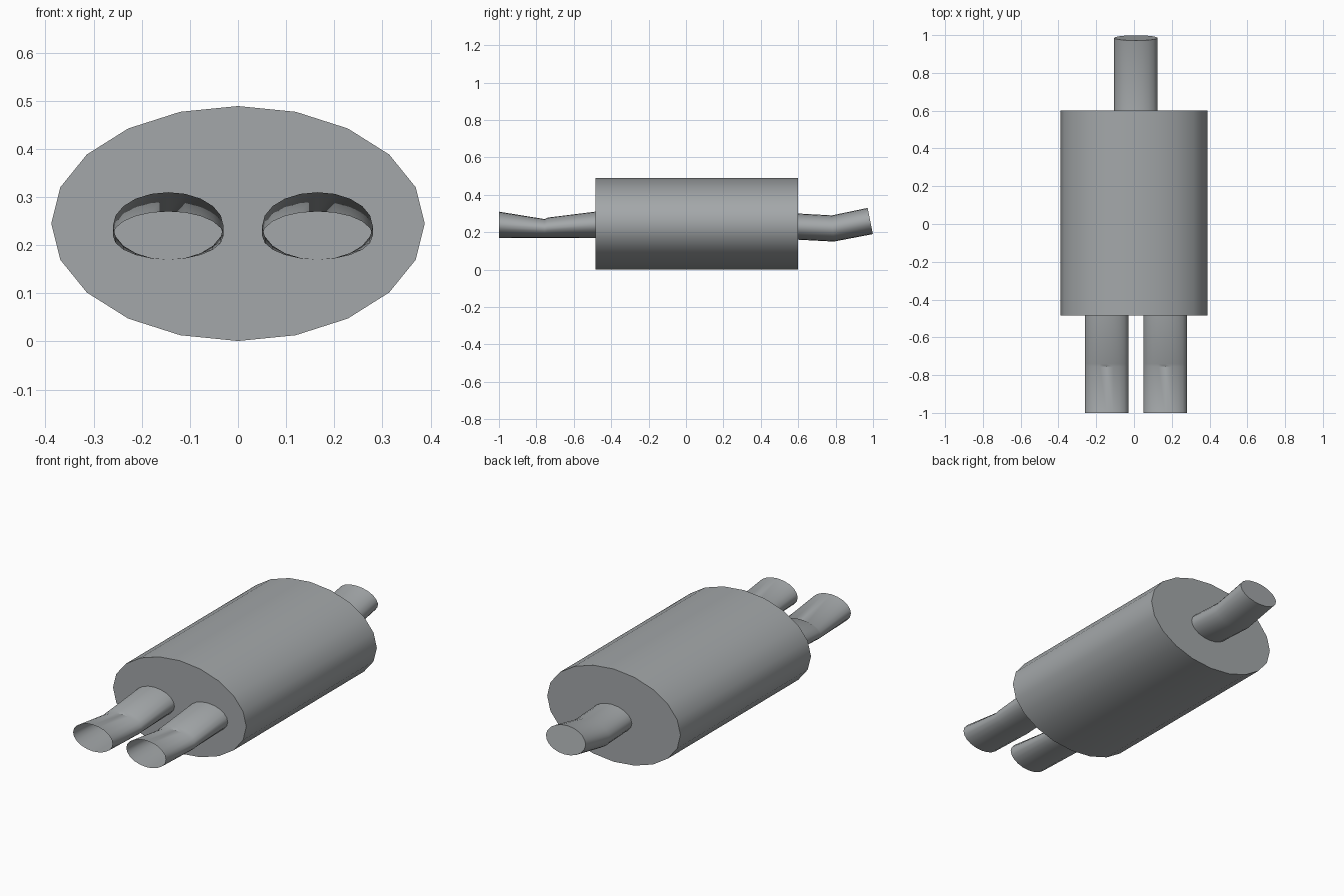
import bpy, bmesh, math

if "Cube" in bpy.data.objects:
    bpy.data.objects.remove(bpy.data.objects["Cube"])

metal = bpy.data.materials.new("grey metal")
metal.diffuse_color = (0.37, 0.39, 0.40, 1)
metal.use_nodes = True
metal.node_tree.nodes["Principled BSDF"].inputs["Base Color"].default_value = metal.diffuse_color


def loft(name, rings, sides=20, cap_start=False, cap_end=False):
    """Tube through elliptical rings: (x, y, z, x radius, z radius, lean of ring in y)."""
    bm = bmesh.new()
    loops = []
    for x, y, z, rx, rz, lean in rings:
        loop = []
        for i in range(sides):
            a = 2 * math.pi * i / sides
            s = math.sin(a)
            loop.append(bm.verts.new((x + rx * math.cos(a), y - lean * s, z + rz * s)))
        loops.append(loop)
    for a, b in zip(loops, loops[1:]):
        for i in range(sides):
            j = (i + 1) % sides
            bm.faces.new((a[i], a[j], b[j], b[i]))
    if cap_start:
        bm.faces.new(list(reversed(loops[0])))
    if cap_end:
        bm.faces.new(loops[-1])
    # rings run from -y to +y, so flip the faces outward
    bmesh.ops.recalc_face_normals(bm, faces=bm.faces)
    mesh = bpy.data.meshes.new(name)
    bm.to_mesh(mesh)
    bm.free()
    mesh.materials.append(metal)
    ob = bpy.data.objects.new(name, mesh)
    bpy.context.collection.objects.link(ob)
    bpy.ops.object.select_all(action='DESELECT')
    ob.select_set(True)
    bpy.context.view_layer.objects.active = ob
    bpy.ops.object.shade_smooth_by_angle(angle=math.radians(35))
    return ob


# Oval silencer drum
loft("muffler_body", [(0, -0.485, 0.245, 0.388, 0.244, 0),
                      (0, 0.60, 0.245, 0.388, 0.244, 0)],
     cap_start=True, cap_end=True)

# Bent inlet pipe with a closed, tilted end
loft("inlet_pipe", [(0.01, 0.60, 0.23, 0.115, 0.07, 0),
                    (0.01, 0.785, 0.22, 0.115, 0.07, 0.005),
                    (0.01, 0.985, 0.26, 0.115, 0.07, 0.014)],
     cap_end=True)

# Two open tail pipes, pinched from above halfway along
for side, x in (("left", -0.145), ("right", 0.165)):
    loft(side + "_tail_pipe", [(x, -1.0, 0.24, 0.115, 0.07, 0),
                               (x, -0.755, 0.22, 0.115, 0.05, 0),
                               (x, -0.74, 0.224, 0.115, 0.054, 0),
                               (x, -0.485, 0.24, 0.115, 0.07, 0)])
